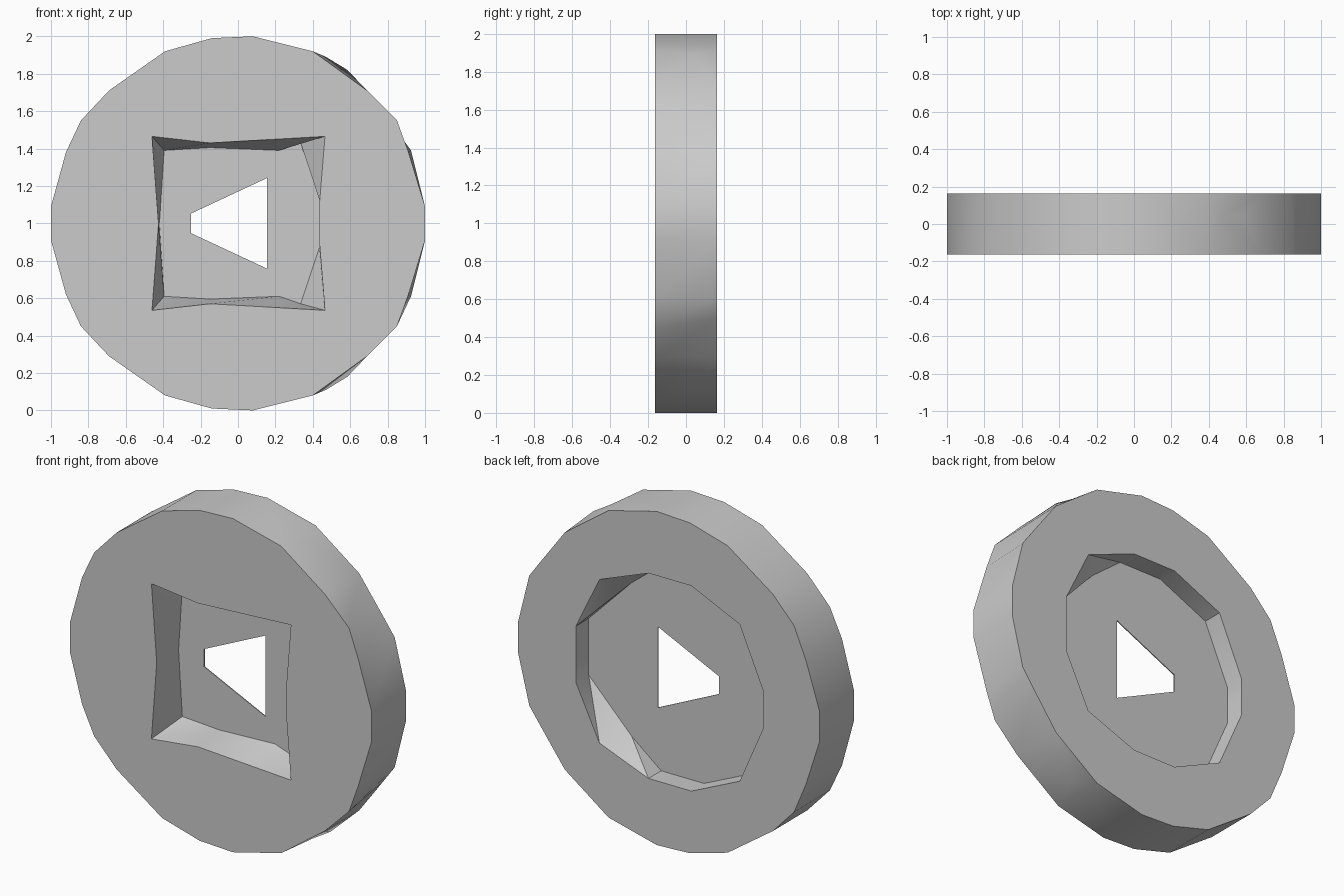
import bpy, bmesh, math

if "Cube" in bpy.data.objects:
    bpy.data.objects.remove(bpy.data.objects["Cube"])

FRONT, BACK = -0.163, 0.163     # outer faces
WEB_F, WEB_B = 0.037, 0.043     # thin web inside the hole

grey = bpy.data.materials.new("light grey")
grey.diffuse_color = (0.6, 0.6, 0.6, 1)
grey.use_nodes = True
grey.node_tree.nodes["Principled BSDF"].inputs["Base Color"].default_value = grey.diffuse_color


def mirrored(half):
    """Close an upper half profile (right to left) with its lower mirror image."""
    return half + [(x, -z) for x, z in reversed(half) if z > 0]


# Upper half profiles as (x, height above centre)
top = [(0.69, 0.71), (0.4, 0.92), (0.08, 1), (-0.14, 0.99), (-0.39, 0.92), (-0.69, 0.71)]
rim_front = mirrored([(1, 0.09), (0.91, 0.385), (0.85, 0.55)] + top
                     + [(-0.84, 0.55), (-0.92, 0.38), (-1, 0.09)])
rim_back = mirrored([(1, 0.09), (0.925, 0.39), (0.845, 0.5)] + top
                    + [(-0.83, 0.56), (-0.91, 0.37), (-1, 0.09)])
square_outer = mirrored([(0.437, 0.12), (0.465, 0.465), (0.15, 0.447), (-0.15, 0.43),
                         (-0.46, 0.465), (-0.425, 0)])
square_inner = mirrored([(0.435, 0.13), (0.335, 0.43), (0.22, 0.39), (-0.15, 0.405),
                         (-0.395, 0.39), (-0.42, 0)])
round_right = [(0.615, 0.17), (0.46, 0.49)]
round_rest = [(0.135, 0.615), (-0.15, 0.615), (-0.47, 0.47), (-0.627, 0.11)]
round_outer = mirrored(round_right + round_rest)
round_inner = mirrored([(0.615, 0.17), (0.33, 0.46)] + round_rest)
slot = mirrored([(0.155, 0.242), (-0.25, 0.053)])

bm = bmesh.new()


def loop(points, y):
    return [bm.verts.new((x, y, z + 1)) for x, z in points]


def bridge(a, b, skip=()):
    for i in range(len(a)):
        if i not in skip:
            j = (i + 1) % len(a)
            bm.faces.new((a[i], a[j], b[j]))
            bm.faces.new((a[i], b[j], b[i]))


def fill(outer, inner):
    edges = []
    for ring in (outer, inner):
        for i, v in enumerate(ring):
            w = ring[(i + 1) % len(ring)]
            edges.append(bm.edges.get((v, w)) or bm.edges.new((v, w)))
    bmesh.ops.triangle_fill(bm, use_beauty=True, use_dissolve=False, edges=edges)


# Outer rim, leaving out the two segments that carry the nicks
rf, rb = loop(rim_front, FRONT), loop(rim_back, BACK)
n = len(rf)
bridge(rf, rb, skip=(3, n - 5))
for side, lo, hi in ((1, 3, 4), (-1, n - 4, n - 5)):
    q = bm.verts.new((0.47, 0.04, 1 + side * 0.89))
    a = bm.verts.new((0.585, 0.04, 1 + side * 0.82))
    for tri in ((rf[hi], rb[hi], q), (rf[hi], q, rf[lo]), (rb[hi], rb[lo], q),
                (rf[lo], q, a), (rb[lo], a, q), (rf[lo], a, rb[lo])):
        bm.faces.new(tri)

# Square recess in front, round recess at the back
so, si = loop(square_outer, FRONT), loop(square_inner, WEB_F)
ro, ri = loop(round_outer, BACK), loop(round_inner, WEB_B)
bridge(so, si)
bridge(ro, ri)
fill(rf, so)
fill(rb, ro)

# Thin web with the tapered slot
sf, sb = loop(slot, WEB_F), loop(slot, WEB_B)
bridge(sf, sb)
fill(si, sf)
fill(ri, sb)

bmesh.ops.recalc_face_normals(bm, faces=bm.faces[:])
mesh = bpy.data.meshes.new("stone_ring")
bm.to_mesh(mesh)
bm.free()
mesh.materials.append(grey)
ring = bpy.data.objects.new("stone_ring", mesh)
bpy.context.collection.objects.link(ring)
bpy.context.view_layer.objects.active = ring
ring.select_set(True)
bpy.ops.object.shade_smooth_by_angle(angle=math.radians(30))
